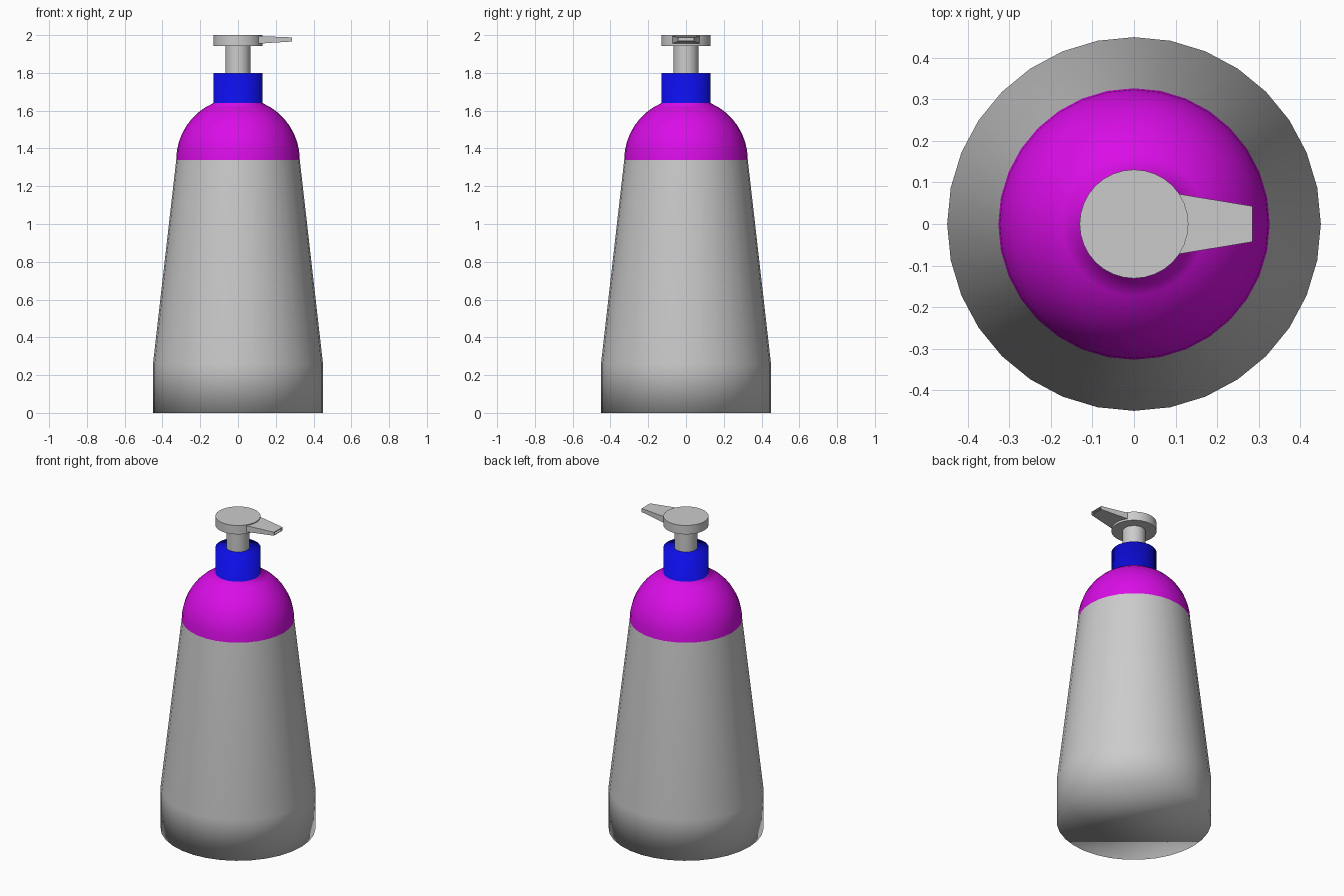
import bpy, bmesh, math

if "Cube" in bpy.data.objects:
    bpy.data.objects.remove(bpy.data.objects["Cube"])

SEG = 32


def material(name, rgb):
    m = bpy.data.materials.new(name)
    m.diffuse_color = (*rgb, 1.0)
    m.use_nodes = True
    m.node_tree.nodes["Principled BSDF"].inputs["Base Color"].default_value = m.diffuse_color
    return m


grey = material("plastic grey", (0.6, 0.6, 0.6))
magenta = material("magenta", (0.70, 0.004, 0.80))
blue = material("blue", (0.004, 0.004, 0.80))


def finish(name, bm, mats):
    bmesh.ops.recalc_face_normals(bm, faces=bm.faces)
    mesh = bpy.data.meshes.new(name)
    bm.to_mesh(mesh)
    bm.free()
    for m in mats:
        mesh.materials.append(m)
    ob = bpy.data.objects.new(name, mesh)
    bpy.context.collection.objects.link(ob)
    return ob


def lathe(name, profile, mats, cap_bottom=True, cap_top=True):
    """Turn (radius, z) points round the z axis."""
    bm = bmesh.new()
    rings = []
    for r, z in profile:
        rings.append([bm.verts.new((r * math.cos(2 * math.pi * i / SEG),
                                    r * math.sin(2 * math.pi * i / SEG), z))
                      for i in range(SEG)])
    for a, b in zip(rings, rings[1:]):
        for i in range(SEG):
            j = (i + 1) % SEG
            bm.faces.new((a[i], a[j], b[j], b[i]))
    if cap_bottom:
        bm.faces.new(rings[0])
    if cap_top:
        bm.faces.new(rings[-1])
    return finish(name, bm, mats)


def smooth_by_angle(ob, degrees=30):
    bpy.ops.object.select_all(action='DESELECT')
    ob.select_set(True)
    bpy.context.view_layer.objects.active = ob
    bpy.ops.object.shade_smooth_by_angle(angle=math.radians(degrees))


# Bottle: tapered body, round shoulder and collar in one smooth skin
DOME_R, DOME_Z, NECK_R = 0.327, 1.34, 0.131
end = math.acos(NECK_R / DOME_R)
dome = [(DOME_R * math.cos(end * k / 8), DOME_Z + DOME_R * math.sin(end * k / 8))
        for k in range(9)]
neck_z = dome[-1][1]
bottle = lathe("bottle", [(0.45, 0), (0.45, 0.26)] + dome + [(NECK_R, 1.80)],
               [grey, magenta, blue])
for p in bottle.data.polygons:
    p.use_smooth = True
    p.material_index = 2 if p.center.z > neck_z else 1 if p.center.z > DOME_Z else 0

# Pump stem and round press head
stem = lathe("pump_stem", [(0.067, 1.79), (0.067, 1.95)], [grey])
head = lathe("pump_head", [(0.131, 1.943), (0.131, 2.0)], [grey])
smooth_by_angle(stem)
smooth_by_angle(head)

# Spout: tapering box with a recessed opening at the tip
bm = bmesh.new()
bmesh.ops.create_cube(bm, size=2)
for v in bm.verts:
    tip, side, top = v.co.x > 0, v.co.y, v.co.z > 0
    v.co.x = 0.285 if tip else 0.08
    v.co.y = side * (0.043 if tip else 0.077)
    v.co.z = (1.988 if top else 1.966) if tip else (1.996 if top else 1.953)
bm.normal_update()
mouth = max(bm.faces, key=lambda f: f.calc_center_median().x)
bmesh.ops.inset_region(bm, faces=[mouth], thickness=0.006)
for v in bmesh.ops.extrude_face_region(bm, geom=[mouth])["geom"]:
    if isinstance(v, bmesh.types.BMVert):
        v.co.x -= 0.03
if mouth.is_valid:
    bm.faces.remove(mouth)
finish("spout", bm, [grey])
